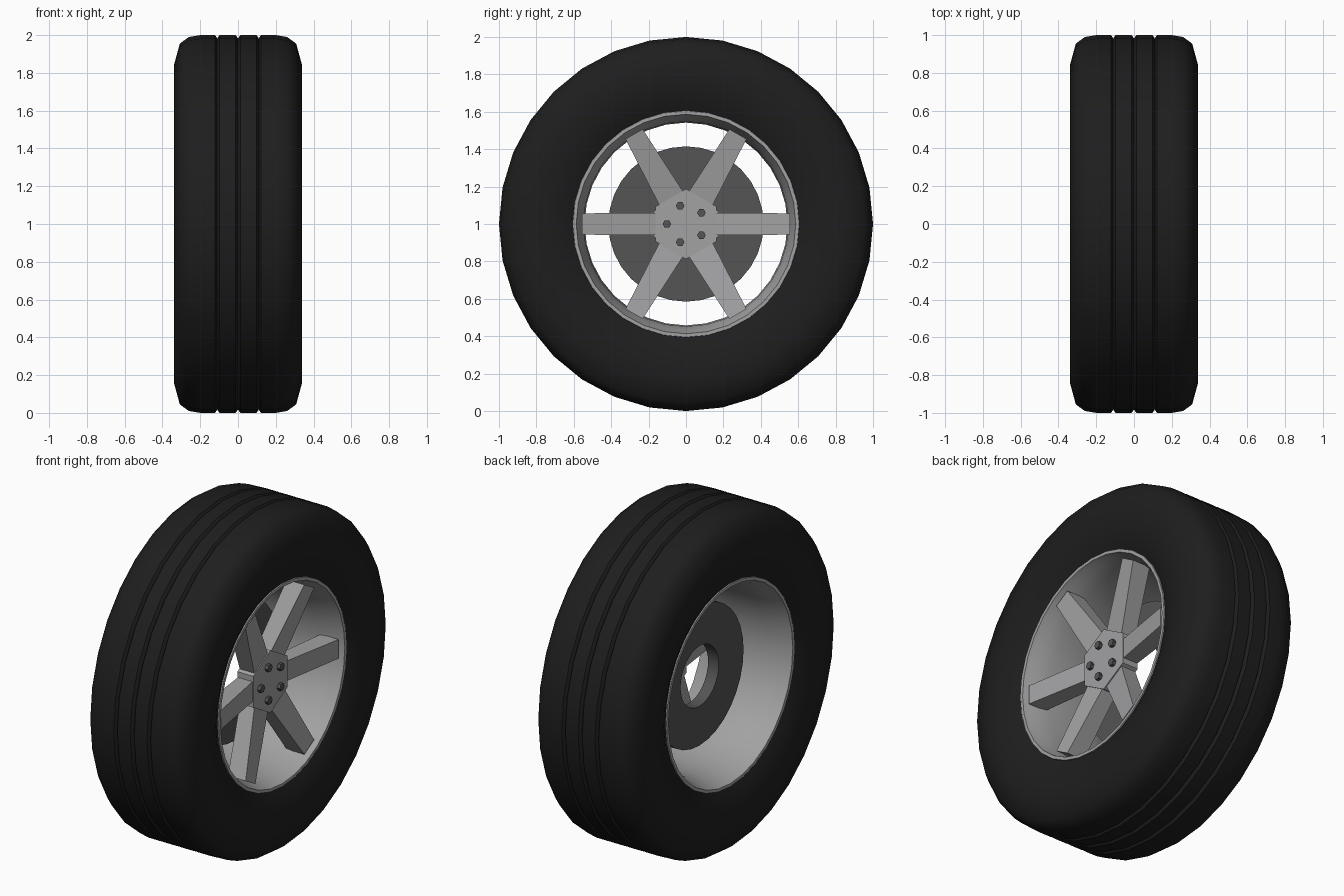
import bpy, math

if "Cube" in bpy.data.objects:
    bpy.data.objects.remove(bpy.data.objects["Cube"])

def material(name, v):
    m = bpy.data.materials.new(name)
    m.diffuse_color = (v, v, v * 1.02, 1)
    m.use_nodes = True
    m.node_tree.nodes["Principled BSDF"].inputs["Base Color"].default_value = m.diffuse_color
    return m

rubber = material("black_rubber", 0.013)
metal = material("light_metal", 0.36)
iron = material("dark_iron", 0.09)

def make(name, verts, faces, mat, smooth=None):
    me = bpy.data.meshes.new(name)
    me.from_pydata(verts, [], faces)
    me.materials.append(mat)
    ob = bpy.data.objects.new(name, me)
    bpy.context.collection.objects.link(ob)
    ob.location.z = 1
    if smooth:
        bpy.ops.object.select_all(action='DESELECT')
        bpy.context.view_layer.objects.active = ob
        ob.select_set(True)
        bpy.ops.object.shade_smooth_by_angle(angle=math.radians(smooth))
    return ob

def lathe(name, profile, mat, closed=False, sides=32, smooth=40):
    """Spin an (x, radius) profile about the axle; falling x faces outward."""
    n = len(profile)
    verts = []
    for j in range(sides):
        a = 2 * math.pi * j / sides
        verts += [(x, r * math.cos(a), r * math.sin(a)) for x, r in profile]
    faces = []
    for j in range(sides):
        k = (j + 1) % sides
        for i in range(n if closed else n - 1):
            m = (i + 1) % n
            faces.append((j * n + i, j * n + m, k * n + m, k * n + i))
    return make(name, verts, faces, mat, smooth)

def prism(name, x0, x1, r, sides, mat, phase=0.0, cy=0.0, cz=0.0):
    ring = [(cy + r * math.cos(phase + 2 * math.pi * i / sides),
             cz + r * math.sin(phase + 2 * math.pi * i / sides)) for i in range(sides)]
    verts = [(x, y, z) for x in (x0, x1) for y, z in ring]
    faces = [tuple(reversed(range(sides))), tuple(range(sides, 2 * sides))]
    faces += [(i, (i + 1) % sides, sides + (i + 1) % sides, sides + i) for i in range(sides)]
    return make(name, verts, faces, mat)

# Tyre: half profile from bead to centre groove, then mirrored
half = [(0.285, 0.6), (0.315, 0.66), (0.335, 0.75), (0.338, 0.845), (0.308, 0.955),
        (0.26, 0.99), (0.2, 1.0), (0.122, 1.0), (0.11, 0.983), (0.098, 1.0), (0.013, 1.0)]
tyre = half + [(0, 0.983)] + [(-x, r) for x, r in reversed(half)]
lathe("tyre", tyre, rubber)

# Rim barrel with a lip at each end
lip = [(-0.28, 0.608), (-0.295, 0.605), (-0.295, 0.587), (-0.27, 0.58),
       (-0.23, 0.565), (-0.15, 0.548)]
lathe("rim", lip + [(0, 0.542)] + [(-x, r) for x, r in reversed(lip)], metal)

# Brake disc behind the spokes
lathe("brake_disc", [(-0.02, 0.415), (-0.09, 0.415), (-0.09, 0.18), (-0.02, 0.18)],
      iron, closed=True)

# Six-sided hub
prism("hub", 0.11, 0.215, 0.187, 6, metal, phase=math.pi / 6)

# Dished, tapering spokes
for s in range(6):
    a = s * math.pi / 3
    w0, w1 = (0.06, 0.057) if s % 3 == 0 else (0.074, 0.053)
    verts = []
    for r, w, front, back in ((0.14, w0, 0.205, 0.11), (0.555, w1, 0.277, 0.16)):
        for x, t in ((back, -w), (back, w), (front, w), (front, -w)):
            verts.append((x, r * math.cos(a) - t * math.sin(a), r * math.sin(a) + t * math.cos(a)))
    faces = [(0, 1, 2, 3), (7, 6, 5, 4), (0, 4, 5, 1), (1, 5, 6, 2), (2, 6, 7, 3), (3, 7, 4, 0)]
    make(f"spoke_{s + 1}", verts, faces, metal)

# Five hexagonal wheel bolts
for b in range(5):
    a = math.pi + b * 2 * math.pi / 5
    prism(f"bolt_{b + 1}", 0.2, 0.235, 0.023, 6, iron,
          cy=0.102 * math.cos(a), cz=0.102 * math.sin(a))
